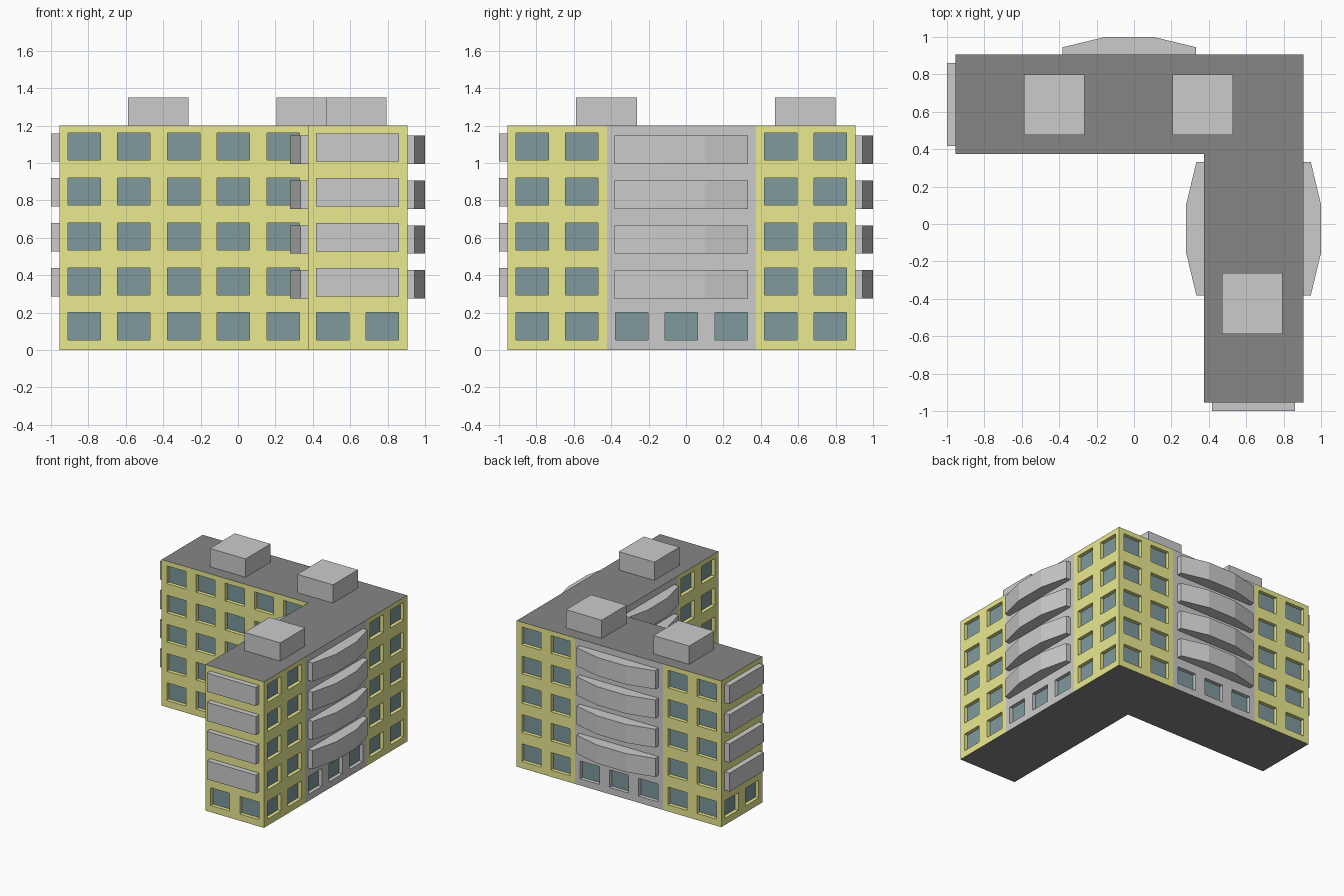
import bpy
import bmesh
from mathutils import Vector

if "Cube" in bpy.data.objects:
    bpy.data.objects.remove(bpy.data.objects["Cube"])

S, E = -0.955, 0.905          # outer extents of the L plan
W = (E - S) / 7               # bay width
I = E - 2 * W                 # inner wall line
FLOOR, FLOORS = 0.24, 5
H = FLOOR * FLOORS
RECESS = 0.03
UP = Vector((0, 0, 1))


def material(name, rgb):
    m = bpy.data.materials.new(name)
    m.diffuse_color = (*rgb, 1)
    m.use_nodes = True
    m.node_tree.nodes["Principled BSDF"].inputs["Base Color"].default_value = m.diffuse_color
    return m


yellow = material("yellow_render", (0.82, 0.82, 0.28))
glass = material("window_glass", (0.21, 0.32, 0.34))
dark = material("roof_grey", (0.24, 0.24, 0.24))


def finish(bm, name, mat=None, weld=True):
    if weld:
        bmesh.ops.remove_doubles(bm, verts=bm.verts, dist=0.0002)
    mesh = bpy.data.meshes.new(name)
    bm.to_mesh(mesh)
    bm.free()
    if mat:
        mesh.materials.append(mat)
    obj = bpy.data.objects.new(name, mesh)
    bpy.context.collection.objects.link(obj)


def quad(bm, pts):
    bm.faces.new([bm.verts.new(p) for p in pts])


def prism(name, outline, z0, z1, mat=None):
    bm = bmesh.new()
    base = bm.faces.new([bm.verts.new((p[0], p[1], z0)) for p in outline])
    top = bmesh.ops.extrude_face_region(bm, geom=[base])["geom"]
    bmesh.ops.translate(bm, vec=(0, 0, z1 - z0),
                        verts=[v for v in top if isinstance(v, bmesh.types.BMVert)])
    bmesh.ops.recalc_face_normals(bm, faces=bm.faces)
    finish(bm, name, mat)


walls, panels, panes = bmesh.new(), bmesh.new(), bmesh.new()


def cell(bm, origin, u, windowed):
    """One bay of one storey, with an optional recessed window."""
    n = u.cross(UP)

    def rect(a0, a1, z0, z1, d=0.0):
        return [origin + u * a + UP * z - n * d
                for a, z in ((a0, z0), (a1, z0), (a1, z1), (a0, z1))]

    outer = rect(0, W, 0, FLOOR)
    if not windowed:
        quad(bm, outer)
        return
    hole = (W / 2 - 0.087, W / 2 + 0.087, 0.055, 0.2)
    rim, back = rect(*hole), rect(*hole, RECESS)
    for k in range(4):
        j = (k + 1) % 4
        quad(bm, (outer[k], outer[j], rim[j], rim[k]))
        quad(bm, (rim[k], rim[j], back[j], back[k]))
    quad(panes, back)


def facade(name, start, direction, bays):
    """Y = yellow bay, G = grey bay behind curved balconies, B = end balcony bay."""
    p, u = Vector((*start, 0)), Vector((*direction, 0))
    n = u.cross(UP)
    for i, kind in enumerate(bays):
        for f in range(FLOORS):
            cell(panels if kind == "G" else walls, p + u * W * i + UP * FLOOR * f, u,
                 kind == "Y" or f == 0)
    # balcony plan: distance along the wall, distance out from it
    if "G" in bays:
        a = bays.index("G") * W
        plan = [(0.041, 0), (0.041, 0.04), (0.27, 0.095),
                (0.527, 0.095), (0.756, 0.04), (0.756, 0)]
        z = 0.275
    elif "B" in bays:
        a, z = 0, 0.287
        plan = [(0.043, 0), (0.043, 0.045), (0.488, 0.045), (0.488, 0)]
    else:
        return
    outline = [p + u * (a + s) + n * d for s, d in plan]
    for f in range(FLOORS - 1):
        prism(f"{name}_balcony_{f + 1}", outline, z + FLOOR * f, z + FLOOR * f + 0.152)


# Six walls of the L plan
facade("right", (E, S), (0, 1), "YYGGGYY")
facade("back", (E, E), (-1, 0), "YYGGGYY")
facade("front_end", (I, S), (1, 0), "BB")
facade("left_end", (S, E), (0, -1), "BB")
facade("inner_front", (S, I), (1, 0), "YYYYY")
facade("inner_left", (I, I), (0, -1), "GGGYY")
finish(walls, "yellow_walls", yellow)
finish(panels, "grey_wall_panels")
finish(panes, "window_panes", glass)

# Flat roof and underside
plan = [(S, I), (I, I), (I, S), (E, S), (E, E), (S, E)]
for name, z, pts in (("roof", H, plan), ("underside", 0, plan[::-1])):
    bm = bmesh.new()
    quad(bm, [(x, y, z) for x, y in pts])
    finish(bm, name, dark)

# Rooftop plant rooms
for k, (x, y) in enumerate(((-0.427, 0.638), (0.368, 0.638), (0.633, -0.425))):
    r = 0.162
    prism(f"roof_box_{k + 1}", [(x - r, y - r), (x + r, y - r), (x + r, y + r), (x - r, y + r)],
          H, 1.35)
